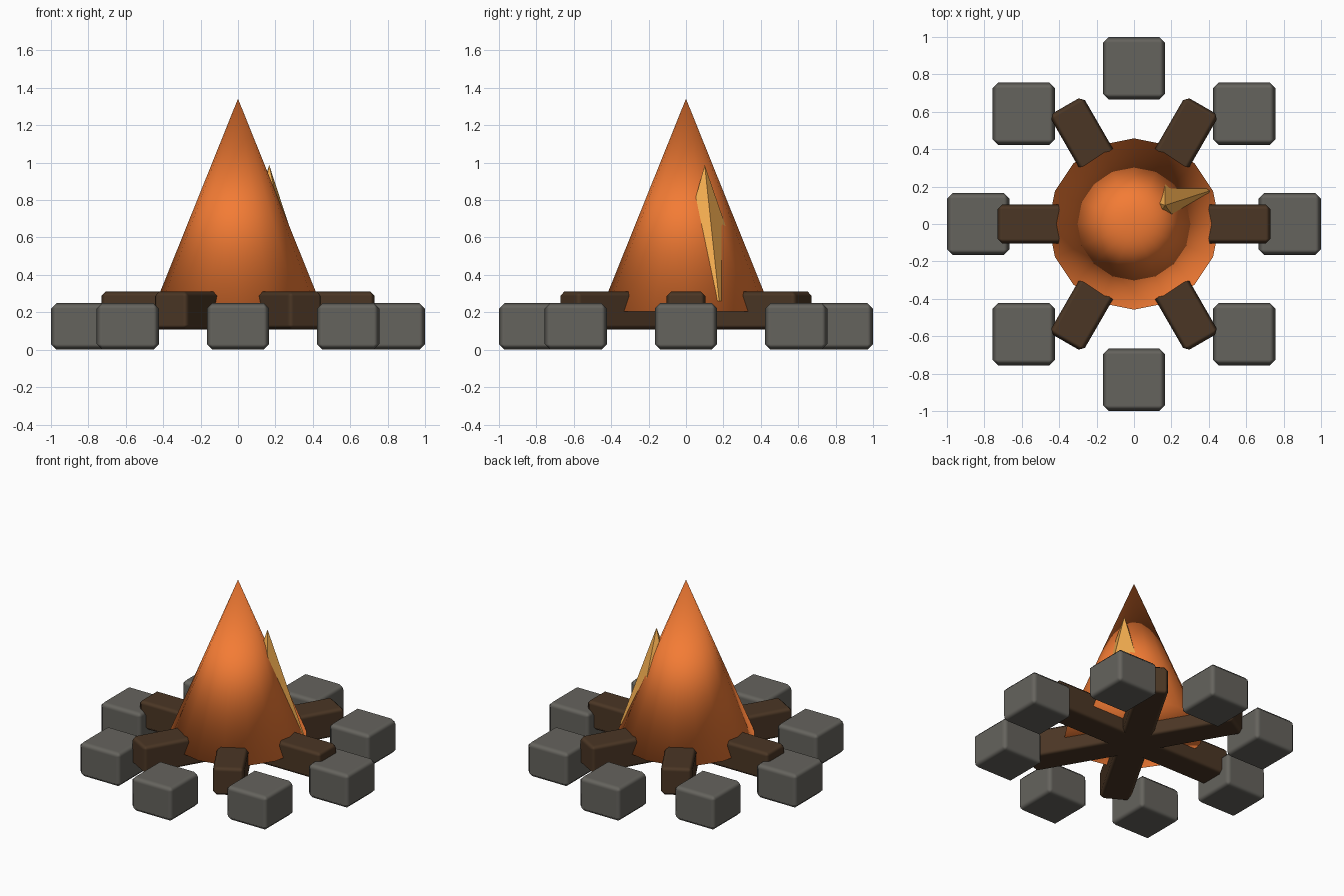
import bpy
from math import pi, sin, cos

if "Cube" in bpy.data.objects:
    bpy.data.objects.remove(bpy.data.objects["Cube"])


def material(name, rgb):
    m = bpy.data.materials.new(name)
    m.diffuse_color = (*rgb, 1)
    m.use_nodes = True
    m.node_tree.nodes["Principled BSDF"].inputs["Base Color"].default_value = m.diffuse_color
    return m


STONE = material("stone_grey", (0.13, 0.125, 0.11))
WOOD = material("dark_wood", (0.07, 0.037, 0.018))
ORANGE = material("flame_orange", (0.9, 0.2, 0.035))
YELLOW = material("flame_yellow", (0.9, 0.42, 0.08))


def block(name, loc, size, angle, bevel, mat):
    """Box with chamfered edges, turned about z."""
    bpy.ops.mesh.primitive_cube_add(size=1, location=loc)
    ob = bpy.context.object
    ob.name = name
    ob.scale = size
    bpy.ops.object.transform_apply(location=False, rotation=False, scale=True)
    ob.rotation_euler.z = angle
    ob.data.materials.append(mat)
    bpy.ops.object.shade_smooth()
    b = ob.modifiers.new("chamfer", 'BEVEL')
    b.width = bevel
    b.segments = 1
    b.harden_normals = True
    return ob


def flame(name, sides, radius, x, y, z0, z1, mat):
    """Cone standing from z0 to z1."""
    bpy.ops.mesh.primitive_cone_add(vertices=sides, radius1=radius, radius2=0,
                                    depth=z1 - z0, location=(x, y, (z0 + z1) / 2))
    ob = bpy.context.object
    ob.name = name
    ob.data.materials.append(mat)
    return ob


# Ring of eight stones, all square to the axes
for i in range(8):
    a = i * pi / 4
    block(f"stone_{i + 1}", (0.833 * cos(a), 0.833 * sin(a), 0.125),
          (0.333, 0.333, 0.25), 0, 0.03, STONE)

# Three logs crossing at the centre
for i in range(3):
    block(f"log_{i + 1}", (0, 0, 0.21), (1.46, 0.208, 0.204), i * pi / 3, 0.025, WOOD)

# Large smooth flame and small faceted flame breaking through its side
flame("outer_flame", 16, 0.458, 0, 0, 0.205, 1.342, ORANGE)
bpy.ops.object.shade_smooth()
flame("side_flame", 5, 0.25, 0.167, 0.1, 0.26, 0.987, YELLOW)
